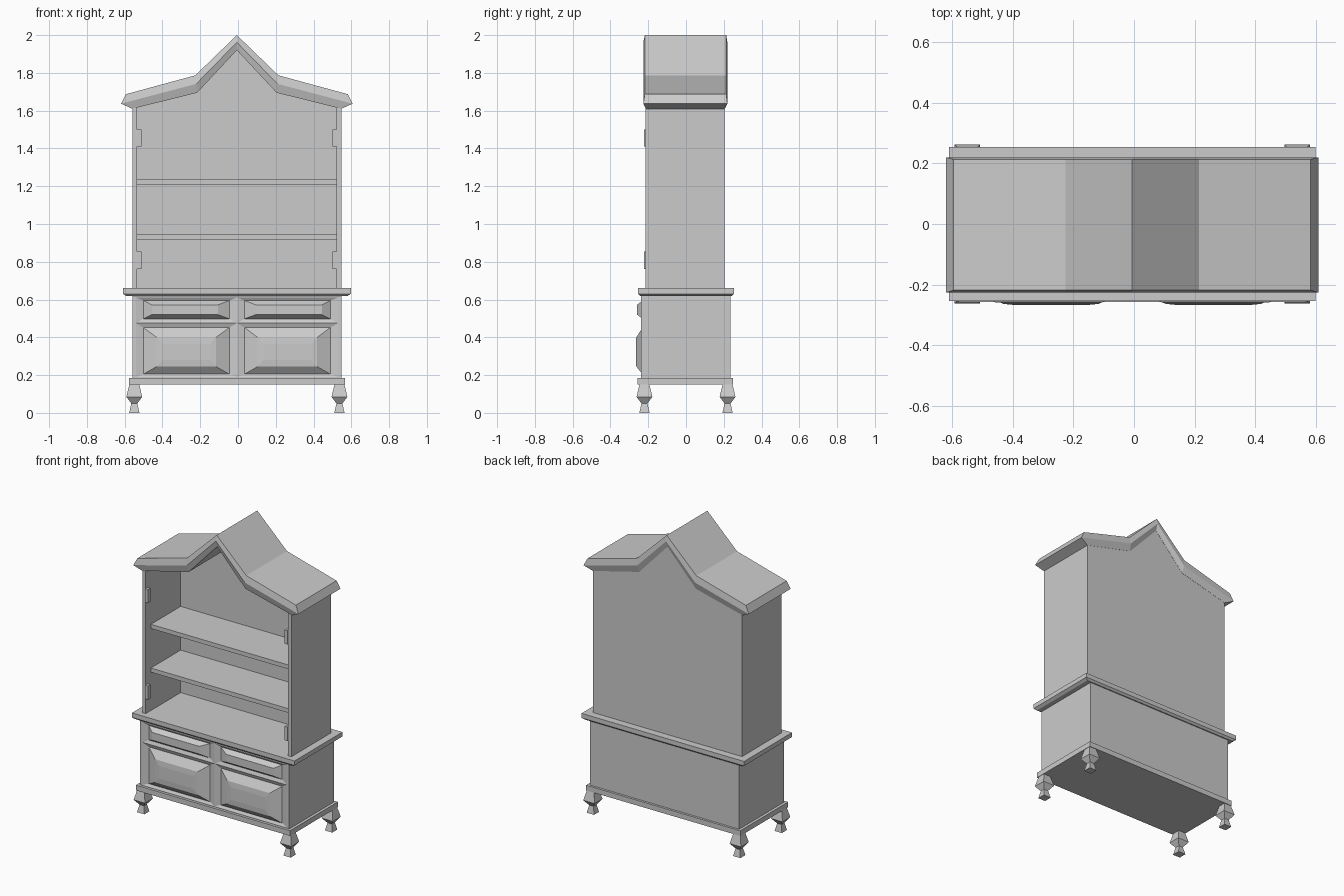
import bpy, bmesh

if "Cube" in bpy.data.objects:
    bpy.data.objects.remove(bpy.data.objects["Cube"])

CX = -0.006  # cabinet centre line


def finish(name, bm):
    bmesh.ops.recalc_face_normals(bm, faces=bm.faces[:])
    me = bpy.data.meshes.new(name)
    bm.to_mesh(me)
    bm.free()
    ob = bpy.data.objects.new(name, me)
    bpy.context.collection.objects.link(ob)
    return ob


def loft(name, rings):
    """Skin closed rings of equal length and cap both ends."""
    bm = bmesh.new()
    vs = [[bm.verts.new(p) for p in r] for r in rings]
    n = len(rings[0])
    for a, b in zip(vs, vs[1:]):
        for i in range(n):
            j = (i + 1) % n
            bm.faces.new((a[i], a[j], b[j], b[i]))
    bm.faces.new(vs[0])
    bm.faces.new(vs[-1])
    return finish(name, bm)


def flat(x0, x1, y0, y1, z):
    return [(x0, y0, z), (x1, y0, z), (x1, y1, z), (x0, y1, z)]


def upright(x0, x1, z0, z1, y):
    return [(x0, y, z0), (x1, y, z0), (x1, y, z1), (x0, y, z1)]


def box(name, x0, x1, y0, y1, z0, z1):
    return loft(name, [flat(x0, x1, y0, y1, z0), flat(x0, x1, y0, y1, z1)])


def wide(name, hw, y0, y1, z0, z1):
    return box(name, CX - hw, CX + hw, y0, y1, z0, z1)


def outline(half):
    """Mirror half a gable outline (centre outwards) into left-to-right points."""
    return [(CX - x, z) for x, z in half[:0:-1]] + [(CX + x, z) for x, z in half]


# Square turned feet
for sx, xn in ((-1, "left"), (1, "right")):
    for sy, yn in ((-1, "front"), (1, "back")):
        x, y = CX + sx * 0.543, sy * 0.22
        loft(f"foot_{yn}_{xn}", [flat(x - w, x + w, y - w, y + w, z) for z, w in
             ((0, 0.027), (0.05, 0.016), (0.085, 0.042), (0.155, 0.025))])

# Base plate, lower chest, counter with chamfered underside
wide("base_plate", 0.572, -0.257, 0.25, 0.15, 0.185)
wide("lower_chest", 0.553, -0.222, 0.235, 0.18, 0.625)
loft("counter", [flat(CX - w, CX + w, -d, d, z) for z, w, d in
     ((0.618, 0.585, 0.242), (0.63, 0.603, 0.254), (0.66, 0.603, 0.254))])

# Front doors and drawers: frame ridge, shallow valley, raised field
for s, side in ((-1, "left"), (1, "right")):
    def field(specs):
        return [upright(CX + s * a, CX + s * b, z0, z1, y) for a, b, z0, z1, y in specs]
    loft(f"door_{side}", field([
        (0, 0.553, 0.183, 0.475, -0.21), (0, 0.553, 0.183, 0.475, -0.239),
        (0, 0.535, 0.19, 0.475, -0.239), (0.04, 0.495, 0.205, 0.452, -0.23),
        (0.11, 0.425, 0.245, 0.40, -0.263), (0.14, 0.395, 0.28, 0.365, -0.266)]))
    loft(f"drawer_{side}", field([
        (0, 0.553, 0.475, 0.622, -0.21), (0, 0.553, 0.475, 0.622, -0.239),
        (0, 0.535, 0.475, 0.61, -0.239), (0.04, 0.495, 0.498, 0.595, -0.23),
        (0.10, 0.45, 0.52, 0.572, -0.259)]))

# Upper cabinet sides, with two hinges each
for s, side in ((-1, "left"), (1, "right")):
    a, b = sorted((CX + s * 0.528, CX + s * 0.553))
    box(f"cabinet_side_{side}", a, b, -0.215, 0.203, 0.655, 1.614)
    a, b = sorted((CX + s * 0.529, CX + s * 0.506))
    for z, level in ((0.808, "lower"), (1.455, "upper")):
        box(f"hinge_{level}_{side}", a, b, -0.222, -0.198, z - 0.046, z + 0.046)

# Shelves
wide("shelf_lower", 0.529, -0.16, 0.16, 0.917, 0.945)
wide("shelf_upper", 0.529, -0.16, 0.16, 1.21, 1.238)

# Gabled crown: top edge, widest ridge and lower edge outlines
top = outline([(0, 2.0), (0.22, 1.787), (0.588, 1.687)])
mid = outline([(0, 1.962), (0.215, 1.742), (0.613, 1.637)])
low = outline([(0, 1.92), (0.21, 1.695), (0.553, 1.61)])

bm = bmesh.new()
rows = []
for t, m, l in zip(top, mid, low):
    rows.append([bm.verts.new((p[0], y, p[1])) for p, y in
                 ((t, -0.218), (m, -0.226), (l, -0.213),
                  (l, 0.205), (m, 0.219), (t, 0.213))])
for a, b in zip(rows, rows[1:]):
    for i in range(6):
        j = (i + 1) % 6
        bm.faces.new((a[i], a[j], b[j], b[i]))
for r in (rows[0], rows[-1]):
    bm.faces.new((r[0], r[1], r[4], r[5]))
    bm.faces.new((r[1], r[2], r[3], r[4]))
finish("gabled_crown", bm)

# Back panel follows the gable
shape = low + [(CX + 0.553, 0.655), (CX - 0.553, 0.655)]
loft("back_panel", [[(x, y, z) for x, z in shape] for y in (0.155, 0.204)])
